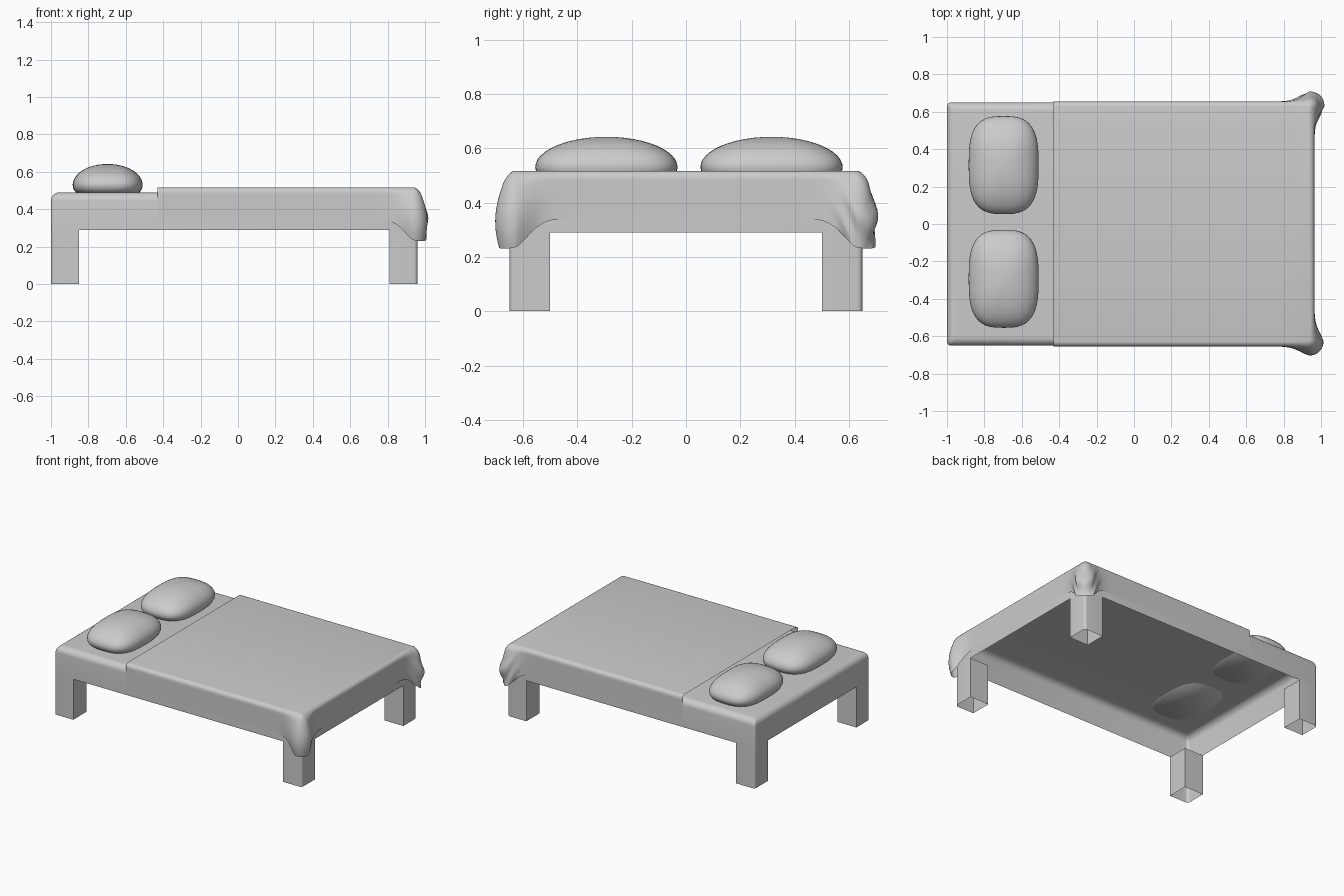
import bpy, bmesh
from math import sin, cos, pi, exp, copysign

if "Cube" in bpy.data.objects:
    bpy.data.objects.remove(bpy.data.objects["Cube"])

CX = -0.02            # centre of the bed frame in x
HX, HY = 0.98, 0.65   # half sizes of the frame


def loft(name, rings, closed=True, cap_first=False, cap_last=False, angle=40):
    """Skin a list of point rings into a smooth shaded object."""
    bm = bmesh.new()
    rows = [[bm.verts.new(p) for p in ring] for ring in rings]
    n = len(rows[0])
    for a, b in zip(rows, rows[1:]):
        for i in range(n if closed else n - 1):
            j = (i + 1) % n
            bm.faces.new((a[i], a[j], b[j], b[i]))
    if cap_first:
        bm.faces.new(rows[0])
    if cap_last:
        bm.faces.new(rows[-1])
    bmesh.ops.recalc_face_normals(bm, faces=bm.faces)
    mesh = bpy.data.meshes.new(name)
    bm.to_mesh(mesh)
    bm.free()
    ob = bpy.data.objects.new(name, mesh)
    bpy.context.collection.objects.link(ob)
    bpy.ops.object.select_all(action='DESELECT')
    ob.select_set(True)
    bpy.context.view_layer.objects.active = ob
    bpy.ops.object.shade_smooth_by_angle(angle=angle * pi / 180)
    return ob


def arc(cx, cy, r, a0, n=5):
    return [(cx + r * cos(a0 + pi / 2 * i / n), cy + r * sin(a0 + pi / 2 * i / n))
            for i in range(n + 1)]


def frame_ring(inset, z, r=0.02):
    hx, hy, r = HX - inset, HY - inset, max(r, inset * 0.6)
    pts = []
    for k, (sx, sy) in enumerate(((1, 1), (-1, 1), (-1, -1), (1, -1))):
        pts += arc(CX + sx * (hx - r), sy * (hy - r), r, k * pi / 2)
    return [(x, y, z) for x, y in pts]


# Mattress shell: open underneath, rounded upper edge
R = 0.045
rings = [frame_ring(R * (1 - sin(i * pi / 12)), 0.49 - R * (1 - cos(i * pi / 12)))
         for i in range(7)]
loft("mattress_frame", rings + [frame_ring(0, 0.29)], cap_first=True)

# Legs: open square tubes with a softened outer corner
for xn, sx in (("head", -1), ("foot", 1)):
    for yn, sy in (("front", -1), ("back", 1)):
        outline = [(0.83, 0.5), (HX, 0.5)] + arc(HX - 0.02, HY - 0.02, 0.02, 0) + [(0.83, HY)]
        loft(f"{xn}_{yn}_leg",
             [[(CX + sx * x, sy * y, z) for x, y in outline] for z in (0, 0.29)])


# Pillows: rounded-rectangle plan with a domed top and flat underside
def pillow(name, cx, cy, a=0.187, b=0.262, n=48):
    levels = [(0.90, 0.487), (0.96, 0.502), (0.99, 0.515)]
    levels += [(cos(t * pi / 24), 0.53 + 0.112 * sin(t * pi / 24)) for t in range(12)]
    levels.append((0.03, 0.642))
    rings = []
    for s, z in levels:
        e = 2 / (2.3 + 0.7 * s)
        ring = []
        for i in range(n):
            c, d = cos(2 * pi * i / n), sin(2 * pi * i / n)
            ring.append((cx + s * a * copysign(abs(c) ** e, c),
                         cy + s * b * copysign(abs(d) ** e, d), z))
        rings.append(ring)
    loft(name, rings, cap_first=True, cap_last=True, angle=60)


pillow("front_pillow", -0.697, -0.293)
pillow("back_pillow", -0.697, 0.315)

# Blanket: path runs along the front side, round the foot end and along the back
X0, X1, BY, BR = -0.43, 0.965, 0.655, 0.03
path = []   # x, y, normal x, normal y, distance from nearest corner
N = 40
for i in range(N):
    d = (X1 - BR - X0) * (1 - i / N) ** 2
    path.append((X1 - BR - d, -BY, 0, -1, d + 0.02))
for i in range(9):
    t = -pi / 2 + i * pi / 16
    path.append((X1 - BR + BR * cos(t), -BY + BR + BR * sin(t), cos(t), sin(t),
                 abs(i - 4) * 0.005))
for i in range(1, N // 2 + 1):
    d = (BY - BR) * (i / (N // 2)) ** 2
    path.append((X1, -BY + BR + d, 1, 0, d + 0.02))
path += [(x, -y, nx, -ny, d) for x, y, nx, ny, d in reversed(path[:-1])]


def drape(p, inset, z, t):
    x, y, nx, ny, d = p
    w = exp(-(d / 0.085) ** 2)
    out = 0.05 * w * sin(0.75 * pi * t) - inset
    if y > 0:   # the back corner is more crumpled
        out += 0.012 * w * t * sin(70 * d + 12 * t)
    # keep the head edge straight and the inset path tidy at the corner
    return (x + nx * out, y + ny * out, z - 0.11 * w * t)


E = 0.028
HEM = 0.34
rings = []
for i in range(6):
    a = i * pi / 10
    z = 0.517 - E * (1 - cos(a))
    t = (0.517 - z) / (0.517 - HEM)
    rings.append([drape(p, E * (1 - sin(a)), z, t) for p in path])
t0 = E / (0.517 - HEM)
for i in range(1, 13):
    t = t0 + (1 - t0) * i / 12
    rings.append([drape(p, 0, 0.517 - t * (0.517 - HEM), t) for p in path])
loft("blanket", rings, closed=False, cap_first=True, angle=50)
